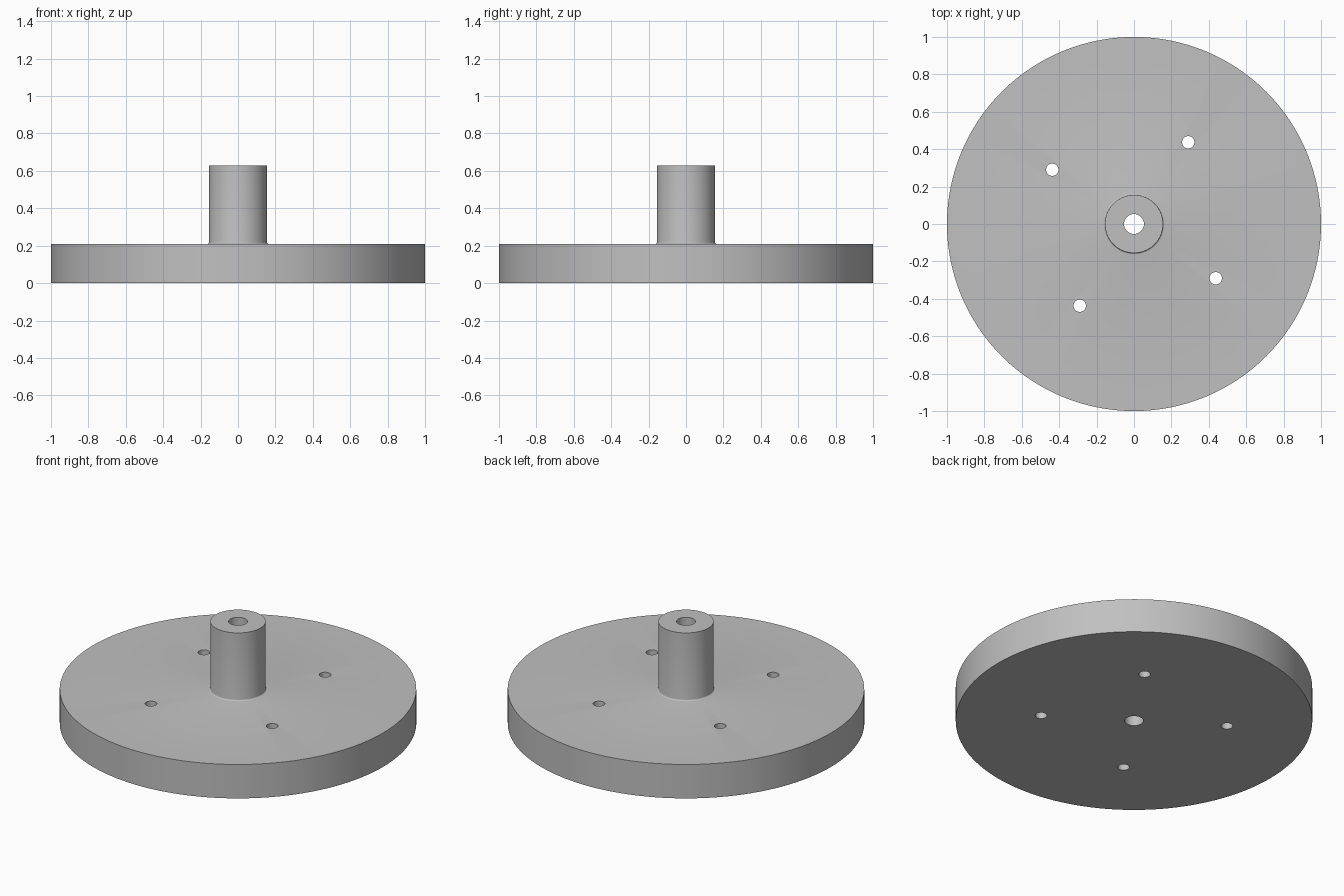
import bpy
import bmesh
from math import cos, sin, pi, radians, atan2, hypot
from mathutils import Vector

default = bpy.data.objects.get("Cube")
if default:
    bpy.data.objects.remove(default)

PLATE_R, PLATE_H = 1.0, 0.21
HUB_R, HUB_TOP = 0.155, 0.63
BORE_R, HOLE_R = 0.053, 0.033
FILLET = 0.008

grey = bpy.data.materials.new("machined grey")
grey.use_nodes = True
colour = (0.53, 0.53, 0.53, 1)
grey.diffuse_color = colour
grey.node_tree.nodes["Principled BSDF"].inputs["Base Color"].default_value = colour


def lathe(name, profile, steps):
    """Revolve a closed (radius, height) outline around the z axis."""
    bm = bmesh.new()
    verts = [bm.verts.new((r, 0, z)) for r, z in profile]
    edges = [bm.edges.new((v, verts[(i + 1) % len(verts)])) for i, v in enumerate(verts)]
    bmesh.ops.spin(bm, geom=verts + edges, cent=(0, 0, 0), axis=(0, 0, 1),
                   angle=2 * pi, steps=steps, use_merge=True)
    bmesh.ops.remove_doubles(bm, verts=bm.verts, dist=1e-5)
    bmesh.ops.recalc_face_normals(bm, faces=bm.faces)
    mesh = bpy.data.meshes.new(name)
    bm.to_mesh(mesh)
    bm.free()
    obj = bpy.data.objects.new(name, mesh)
    bpy.context.collection.objects.link(obj)
    mesh.materials.append(grey)
    return obj


# Plate and hub in one turned piece, with a small fillet where they meet
fillet = [(HUB_R + FILLET * (1 - sin(a)), PLATE_H + FILLET * (1 - cos(a)))
          for a in (i * pi / 8 for i in range(5))]
profile = [(BORE_R, 0), (PLATE_R, 0), (PLATE_R, PLATE_H), *fillet,
           (HUB_R, HUB_TOP), (BORE_R, HUB_TOP)]
flange = lathe("flanged_hub", profile, 128)

# Four bolt holes on a circle
bm = bmesh.new()
bolt_radius, start = hypot(0.29, 0.437), atan2(0.437, 0.29)
for i in range(4):
    a = start + i * pi / 2
    made = bmesh.ops.create_cone(bm, cap_ends=True, segments=32, radius1=HOLE_R,
                                 radius2=HOLE_R, depth=1)
    bmesh.ops.translate(bm, verts=made["verts"],
                        vec=Vector((bolt_radius * cos(a), bolt_radius * sin(a), PLATE_H / 2)))
mesh = bpy.data.meshes.new("bolt_hole_cutter")
bm.to_mesh(mesh)
bm.free()
mesh.materials.append(grey)
cutter = bpy.data.objects.new("bolt_hole_cutter", mesh)
bpy.context.collection.objects.link(cutter)
cutter.hide_render = True

cut = flange.modifiers.new("bolt holes", "BOOLEAN")
cut.operation = "DIFFERENCE"
cut.solver = "EXACT"
cut.object = cutter

# Apply the cut, drop the cutter and shade the round walls smooth
bpy.ops.object.select_all(action="DESELECT")
bpy.context.view_layer.objects.active = flange
flange.select_set(True)
bpy.ops.object.modifier_apply(modifier=cut.name)
bpy.data.objects.remove(cutter)
bpy.ops.object.shade_smooth_by_angle(angle=radians(30))
